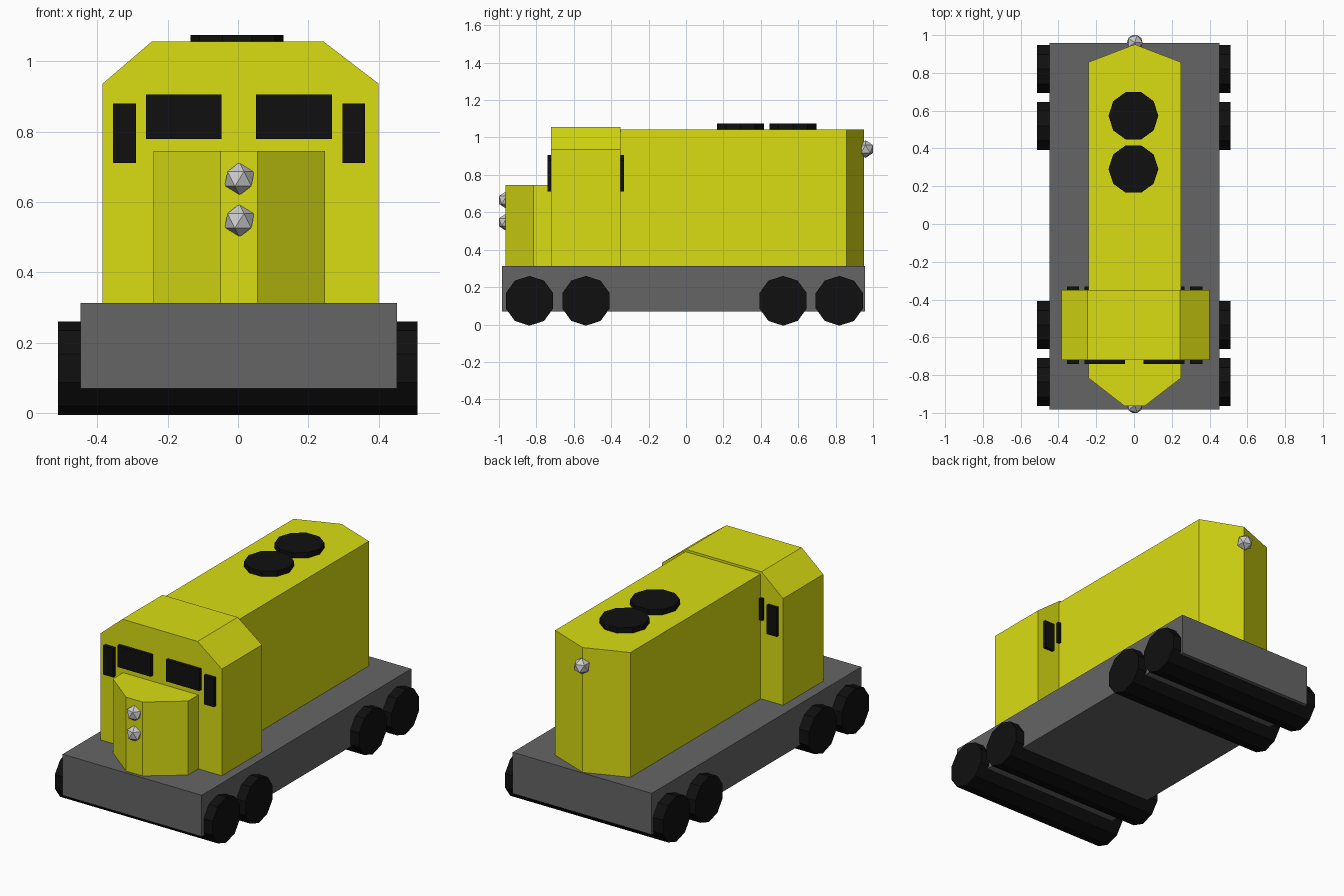
import bpy, bmesh, math
from mathutils import Matrix, Vector

if "Cube" in bpy.data.objects:
    bpy.data.objects.remove(bpy.data.objects["Cube"])


def material(name, rgb):
    m = bpy.data.materials.new(name)
    m.diffuse_color = (*rgb, 1)
    m.use_nodes = True
    m.node_tree.nodes["Principled BSDF"].inputs["Base Color"].default_value = m.diffuse_color
    return m


YELLOW = material("yellow_paint", (0.70, 0.73, 0.006))
BLACK = material("black", (0.005, 0.005, 0.005))
DARK = material("dark_grey", (0.13, 0.13, 0.13))


def finish(name, bm, mat=None):
    bmesh.ops.recalc_face_normals(bm, faces=bm.faces)
    mesh = bpy.data.meshes.new(name)
    bm.to_mesh(mesh)
    bm.free()
    if mat:
        mesh.materials.append(mat)
    ob = bpy.data.objects.new(name, mesh)
    bpy.context.collection.objects.link(ob)
    return ob


def prism(name, profile, axis, lo, hi, mat):
    """Extrude a 2D profile along 'y' (x,z points) or 'z' (x,y points)."""
    def place(a, b, c):
        return (a, c, b) if axis == 'y' else (a, b, c)
    bm = bmesh.new()
    face = bm.faces.new([bm.verts.new(place(a, b, lo)) for a, b in profile])
    ext = bmesh.ops.extrude_face_region(bm, geom=[face])
    verts = [v for v in ext['geom'] if isinstance(v, bmesh.types.BMVert)]
    bmesh.ops.translate(bm, verts=verts, vec=Vector(place(0, 0, hi - lo)))
    return finish(name, bm, mat)


def box(name, x0, x1, y0, y1, z0, z1, mat):
    return prism(name, [(x0, y0), (x1, y0), (x1, y1), (x0, y1)], 'z', z0, z1, mat)


def cylinder(name, centre, radius, depth, rot, mat):
    bm = bmesh.new()
    bmesh.ops.create_cone(bm, cap_ends=True, segments=10, radius1=radius,
                          radius2=radius, depth=depth,
                          matrix=Matrix.Translation(centre) @ rot)
    return finish(name, bm, mat)


def lamp(name, centre):
    bm = bmesh.new()
    bmesh.ops.create_icosphere(bm, subdivisions=1, radius=0.047,
                               matrix=Matrix.Translation(centre))
    return finish(name, bm)


# Chassis
box("chassis", -0.448, 0.453, -0.983, 0.957, 0.07, 0.312, DARK)

# Full-width wheel sets, ten-sided with a flat at the bottom
to_x = Matrix.Rotation(math.pi / 2, 4, 'Y')
turn = Matrix.Rotation(math.pi / 2, 4, 'Z')
for i, y in enumerate((-0.837, -0.535, 0.519, 0.82)):
    cylinder(f"wheel_set_{i + 1}", (-0.001, y, 0.127), 0.133, 1.023, to_x @ turn, BLACK)

# Long engine hood with a pointed rear end
prism("engine_hood", [(-0.24, -0.36), (0.248, -0.36), (0.248, 0.857),
                      (0.004, 0.951), (-0.24, 0.857)], 'z', 0.312, 1.043, YELLOW)

# Cab with sloping roof sides
prism("cab", [(-0.385, 0.312), (0.4, 0.312), (0.4, 0.937), (0.243, 1.057),
              (-0.245, 1.057), (-0.385, 0.937)], 'y', -0.721, -0.349, YELLOW)

# Tapered nose
prism("nose", [(-0.24, -0.715), (-0.24, -0.816), (-0.05, -0.964),
               (0.056, -0.964), (0.248, -0.816), (0.248, -0.715)],
      'z', 0.312, 0.745, YELLOW)

# Windows pass through the cab and show at both ends
for side, outer, inner in (("left", (-0.355, -0.29), (-0.262, -0.047)),
                           ("right", (0.297, 0.362), (0.051, 0.267))):
    box(f"side_window_{side}", *outer, -0.741, -0.332, 0.711, 0.881, BLACK)
    box(f"front_window_{side}", *inner, -0.741, -0.332, 0.78, 0.906, BLACK)

# Roof fans
for i, y in enumerate((0.291, 0.573)):
    cylinder(f"roof_fan_{i + 1}", (-0.003, y, 1.056), 0.132, 0.038, turn, BLACK)

# Headlights and tail light
lamp("headlight_upper", (0.004, -0.96, 0.666))
lamp("headlight_lower", (0.004, -0.96, 0.547))
lamp("tail_light", (0.004, 0.96, 0.938))
